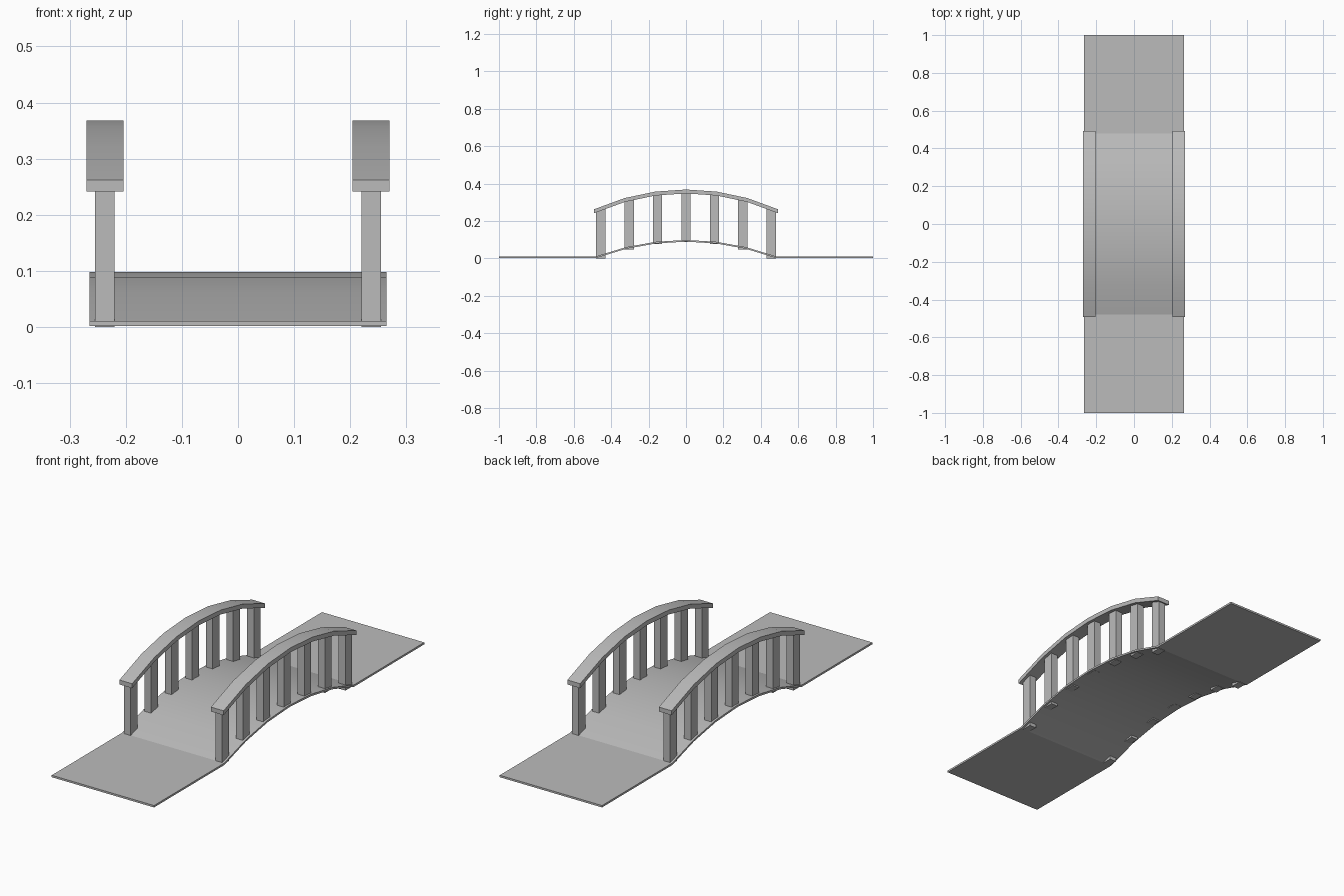
import bpy
import bmesh
import math

if "Cube" in bpy.data.objects:
    bpy.data.objects.remove(bpy.data.objects["Cube"], do_unlink=True)

# One plain grey for the whole bridge
stone = bpy.data.materials.new("stone_grey")
stone.use_nodes = True
GREY = (0.5, 0.5, 0.5, 1)
stone.diffuse_color = GREY
stone.node_tree.nodes["Principled BSDF"].inputs["Base Color"].default_value = GREY


def finish(bm, name, smooth=False):
    bmesh.ops.recalc_face_normals(bm, faces=bm.faces)
    mesh = bpy.data.meshes.new(name)
    bm.to_mesh(mesh)
    bm.free()
    mesh.materials.append(stone)
    obj = bpy.data.objects.new(name, mesh)
    bpy.context.collection.objects.link(obj)
    if smooth:
        bpy.ops.object.select_all(action='DESELECT')
        obj.select_set(True)
        bpy.context.view_layer.objects.active = obj
        bpy.ops.object.shade_smooth_by_angle(angle=math.radians(30))
    return obj


def box(name, x0, x1, y0, y1, z0, z1):
    bm = bmesh.new()
    bmesh.ops.create_cube(bm, size=1)
    for v in bm.verts:
        v.co.x = x1 if v.co.x > 0 else x0
        v.co.y = y1 if v.co.y > 0 else y0
        v.co.z = z1 if v.co.z > 0 else z0
    return finish(bm, name)


def arc_height(y, half, base, rise):
    """Height of a circular arc spanning -half..half at position y."""
    r = (half ** 2 + rise ** 2) / (2 * rise)
    return base + rise - r + math.sqrt(r * r - y * y)


def arched_slab(name, x0, x1, half, base, rise, thick, segments=6):
    ys = [half * (2 * i / segments - 1) for i in range(segments + 1)]
    top = [(y, arc_height(y, half, base, rise)) for y in ys]
    outline = top + [(y, z - thick) for y, z in reversed(top)]
    bm = bmesh.new()
    side = bm.faces.new([bm.verts.new((x0, y, z)) for y, z in outline])
    out = bmesh.ops.extrude_face_region(bm, geom=[side])
    moved = [g for g in out["geom"] if isinstance(g, bmesh.types.BMVert)]
    bmesh.ops.translate(bm, verts=moved, vec=(x1 - x0, 0, 0))
    return finish(bm, name, smooth=True)


DECK = dict(half=0.48, base=0.011, rise=0.087)
RAIL = dict(half=0.492, base=0.262, rise=0.106)
W = 0.265

# Walkway: arch with a flat approach at each end
arched_slab("arched_deck", -W, W, thick=0.009, **DECK)
box("front_approach", -W, W, -1, -DECK["half"], 0.002, 0.011)
box("back_approach", -W, W, DECK["half"], 1, 0.002, 0.011)

# Handrails and their posts
for side, s in (("left", 1), ("right", -1)):
    arched_slab(side + "_handrail", s * 0.204, s * 0.27, thick=0.021, **RAIL)
    x0, x1 = sorted((s * 0.22, s * 0.255))
    for i in range(-3, 4):
        y = i * 0.152
        foot = max(0, arc_height(abs(y) + 0.025, **DECK) - 0.011) if abs(i) < 3 else 0
        head = arc_height(y, **RAIL) - 0.012
        box(f"{side}_post_{i + 4}", x0, x1, y - 0.025, y + 0.025, foot, head)
